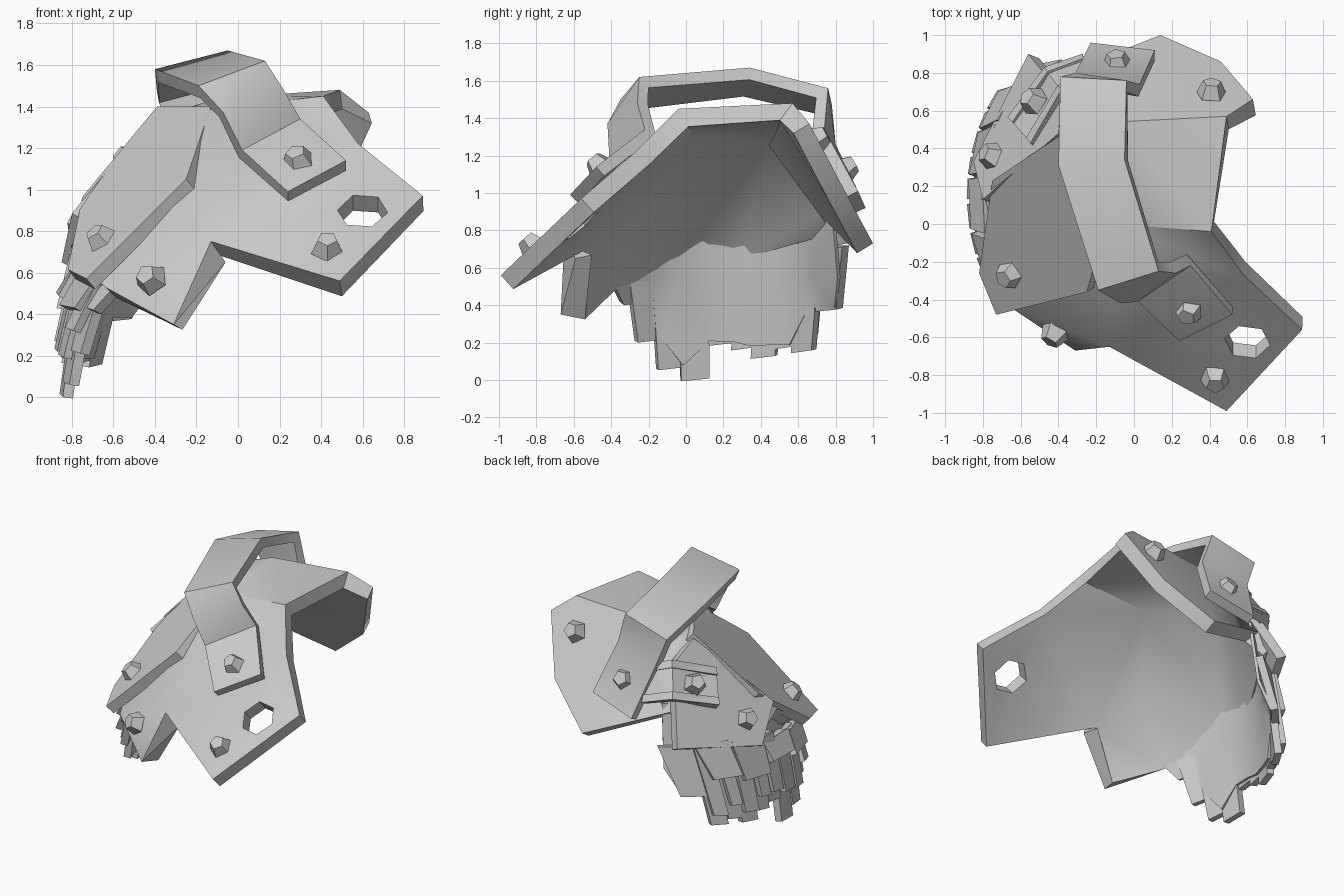
import bpy, bmesh, math
from mathutils import Vector

if "Cube" in bpy.data.objects:
    bpy.data.objects.remove(bpy.data.objects["Cube"])

steel = bpy.data.materials.new("grey_steel")
steel.diffuse_color = (0.6, 0.6, 0.6, 1)
steel.use_nodes = True
steel.node_tree.nodes["Principled BSDF"].inputs["Base Color"].default_value = steel.diffuse_color
MID = Vector((-0.1, 0.1, 0.3))


def apply_and_shade(ob, angle):
    bpy.context.view_layer.objects.active = ob
    ob.select_set(True)
    for m in list(ob.modifiers):
        bpy.ops.object.modifier_apply(modifier=m.name)
    if angle:
        bpy.ops.object.shade_smooth_by_angle(angle=math.radians(angle))
    ob.select_set(False)


def surface(name, pts, faces, thick, smooth=0, finish=True):
    """Open sheet of faces, turned outward and thickened inward."""
    bm = bmesh.new()
    vs = [bm.verts.new(p) for p in pts]
    for f in faces:
        bm.faces.new([vs[i] for i in f])
    bmesh.ops.recalc_face_normals(bm, faces=bm.faces)
    bm.normal_update()
    if sum(f.normal.dot(f.calc_center_median() - MID) * f.calc_area() for f in bm.faces) < 0:
        bmesh.ops.reverse_faces(bm, faces=bm.faces)
    if len(faces) > 1:
        bmesh.ops.triangulate(bm, faces=bm.faces)
    me = bpy.data.meshes.new(name)
    bm.to_mesh(me)
    bm.free()
    me.materials.append(steel)
    ob = bpy.data.objects.new(name, me)
    bpy.context.collection.objects.link(ob)
    m = ob.modifiers.new("thickness", 'SOLIDIFY')
    m.thickness, m.offset, m.use_even_offset = thick, -1, True
    if finish:
        apply_and_shade(ob, smooth)
    return ob


def strip(name, rows, thick, smooth=0):
    """Sheet lofted through rows of points."""
    n = len(rows[0])
    pts = [p for row in rows for p in row]
    faces = [(n*i + j, n*i + j + 1, n*i + n + j + 1, n*i + n + j)
             for i in range(len(rows) - 1) for j in range(n - 1)]
    return surface(name, pts, faces, thick, smooth)


def cone(name, loc, normal, sides, r1, r2, h, turn=0):
    bpy.ops.mesh.primitive_cone_add(vertices=sides, radius1=r1, radius2=r2, depth=h, location=loc)
    ob = bpy.context.object
    ob.name = name
    ob.rotation_euler = Vector(normal).to_track_quat('Z', 'Y').to_euler()
    ob.rotation_euler.rotate_axis('Z', math.radians(turn))
    ob.data.materials.append(steel)
    ob.select_set(False)
    return ob


# main bent shell: front flap, crown, back flap, left slope and front skirt
P = dict(A=(.49, -.99, .56), B=(.89, -.56, .97), C=(.58, -.27, 1.22), D=(.41, -.04, 1.45),
         E=(.49, .57, 1.48), F=(.63, .66, 1.37), G=(.46, .86, .99), H=(.14, 1.0, .73),
         I=(-.42, .78, .95), J=(-.1, 0, 1.39), K=(-.1, .54, 1.44), L=(-.4, .47, 1.34),
         N=(-.13, -.65, .75), O=(-.31, -.67, .35), S=(-.64, -.45, .53), Q=(-.33, -.33, .94),
         T=(-.76, -.15, .66), U=(-.77, .05, .79), V=(-.82, .31, .70), W=(-.52, .8, .86),
         X=(-.06, -.59, .65))
keys = list(P)
shell = surface("main_shell", P.values(), [[keys.index(c) for c in w] for w in (
    "NABC", "NCDJ", "JDEK", "KEFGH", "LKHI", "JKL", "NOSQ", "NXO", "NQJ", "QST", "QTULJ", "LUVWI")],
    0.1, finish=False)

# hexagonal hole in the front flap
flap_n = (0, -.673, .74)
hole = cone("hole_cutter", (.6, -.61, .88), flap_n, 6, .122, .122, .6, 22)
hole.hide_render = True
cut = shell.modifiers.new("hole", 'BOOLEAN')
cut.operation, cut.object, cut.solver = 'DIFFERENCE', hole, 'EXACT'
apply_and_shade(shell, 32)
bpy.data.objects.remove(hole)

# overlay plates on the left slope and the back left
surface("side_plate", [(-.39, .47, 1.40), (-.75, .23, .965), (-.82, -.26, .615), (-.73, -.48, .57),
                       (-.25, -.36, 1.05), (-.13, .08, 1.40)], [range(6)], .07)
surface("back_plate", [(-.56, .90, .765), (-.85, .33, .65), (-.80, .13, .885), (-.40, .48, 1.37),
                       (-.38, .68, 1.26)], [range(5)], .07)

# big arched handle with flat feet
strip("handle_strap", [((.24, -.62, .99), (.52, -.48, 1.14)), ((.02, -.41, 1.19), (.30, -.22, 1.34)),
                       ((-.07, -.42, 1.37), (.22, -.26, 1.48)), ((-.19, -.35, 1.50), (.13, -.25, 1.62)),
                       ((-.40, .31, 1.58), (-.05, .34, 1.67)), ((-.39, .78, 1.47), (-.04, .76, 1.56)),
                       ((-.31, .80, 1.26), (.03, .74, 1.34)), ((-.23, .96, .92), (.11, .92, 1.01))], .065, 32)

# small ribbed strap at the back
low = [(-.66, .56, .98), (-.47, .82, 1.07), (-.27, .89, 1.02)]
top = [(-.54, .42, 1.17), (-.38, .70, 1.29), (-.25, .77, 1.25)]
strip("small_strap", list(zip(low, top)), .06)
for k, (a, b) in enumerate(((.0, .2), (.8, 1.0))):
    band = []
    for p, q in zip(low, top):
        p, q = Vector(p), Vector(q)
        out = Vector((p.x + .2, p.y - .2, .5)).normalized() * .015
        band.append((p.lerp(q, a) + out, p.lerp(q, b) + out))
    strip("small_strap_rib_%d" % k, band, .03)

# five-sided bolts
bolts = [((-.66, -.27, .76), (-.64, -.43, .75)), ((-.42, -.58, .57), (-.45, -.75, .35)),
         ((.43, -.82, .72), flap_n), ((.29, -.46, 1.14), (-.25, -.62, .74)),
         ((-.09, .85, 1.13), (-.1, .85, .5)), ((-.53, .65, 1.14), (-.7, .45, .6)),
         ((-.75, .36, .83), (-.83, .34, .44)), ((.41, .70, 1.29), (.05, .88, .47))]
for k, (loc, n) in enumerate(bolts):
    n = Vector(n).normalized()
    cone("bolt_%d" % k, Vector(loc) + n * .02, n, 5, .082, .05, .075, 36)


# fan of overlapping scales closing the left side, flaring outward as it falls
def ring(angle, r, z):
    return Vector((-.2 - r * math.cos(angle), .15 + (r + .18) * math.sin(angle), z))


def scale(name, t0, t1, r_top, r_low, z_top, z_low, thick, spread=1.25):
    strip(name, [(ring(t0 * spread, r_top, z_top), ring(t1 * spread, r_top, z_top)),
                 (ring(t0, r_low, z_low), ring(t1, r_low, z_low + .015))], thick)


edges = [-.67, -.537, -.378, -.216, -.036, .119, .253, .417, .551, .714, 1.0]
tips = [.42, .21, .06, .0, .19, .165, .12, .17, .15, .37]
tops = [.54, .56, .58, .60, .66, .70, .72, .72, .72, .72]
for k, z in enumerate(tips):
    a, b, zt = edges[k], edges[k + 1], tops[k]
    low_r = .66 - .08 * max(0, z - .1)
    scale("long_scale_%d" % k, a, b, .58, low_r, zt, z, .05)
    # shorter rows lie over the long scales
    if 0 < k < 9:
        scale("middle_scale_%d" % k, a + .015, b - .015, .60, .685, zt, max(z + .08, .19) + .03 * (k % 2), .04)
    if k % 2 and k < 9:
        scale("upper_scale_%d" % k, a + .01, edges[k + 2] - .02, .61, .68, zt + .02, .40 + .03 * (k % 4), .05)

# smooth lining joining the fan to the slopes above
lining = []
for k, t in enumerate(edges):
    p = ring(t * 1.25, .49, 0)
    front = .855 * p.x + .57 * p.y + 1.38
    back = .65 + 1.895 * (p.x + .85) - .78 * (p.y - .33) - .04
    p.z = min(front, back, 1.0)
    near = tips[max(0, k - 1):k + 1]
    lining.append((p, ring(t * 1.2, .545, min(.55, p.z - .05)), ring(t, .60, max(near) + .02)))
strip("inner_lining", lining, .02, 40)
